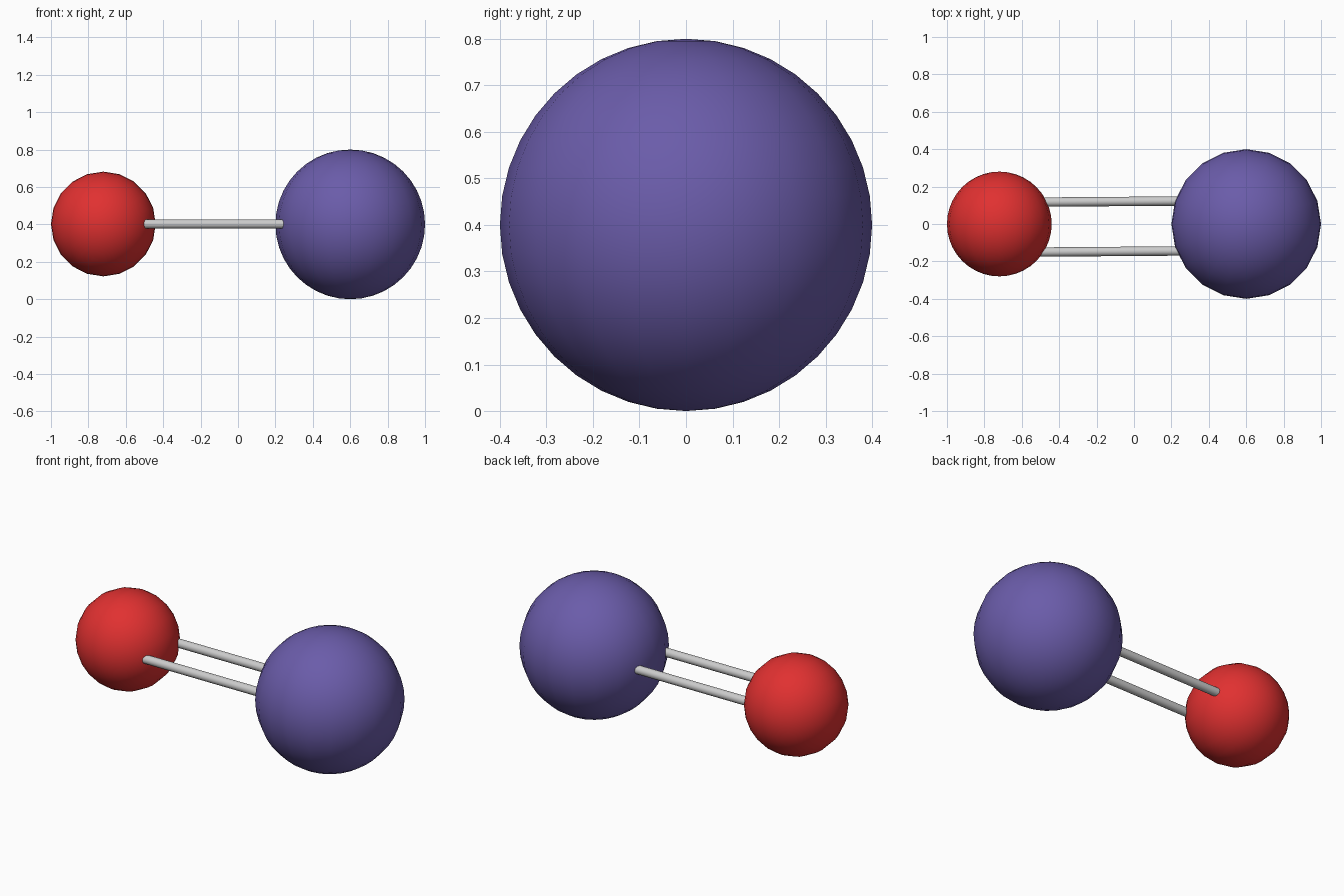
import bpy
from math import radians, pi
from mathutils import Vector

if "Cube" in bpy.data.objects:
    bpy.data.objects.remove(bpy.data.objects["Cube"])


def paint(obj, name, color):
    mat = bpy.data.materials.new(name)
    mat.diffuse_color = color
    mat.use_nodes = True
    mat.node_tree.nodes["Principled BSDF"].inputs["Base Color"].default_value = mat.diffuse_color
    obj.data.materials.append(mat)


def ball(name, loc, radius, rot, color):
    bpy.ops.mesh.primitive_uv_sphere_add(segments=20, ring_count=20, radius=radius,
                                         location=loc, rotation=rot)
    obj = bpy.context.object
    obj.name = name
    bpy.ops.object.shade_smooth()
    paint(obj, name + "_paint", color)


def rod(name, a, b, radius):
    a, b = Vector(a), Vector(b)
    d = b - a
    bpy.ops.mesh.primitive_cylinder_add(vertices=16, radius=radius, depth=d.length,
                                        location=(a + b) / 2)
    obj = bpy.context.object
    obj.name = name
    obj.rotation_euler = d.to_track_quat('Z', 'Y').to_euler()
    bpy.ops.object.shade_smooth_by_angle(angle=radians(40))


# two atoms
ball("large_atom", (0.6, 0, 0.4), 0.4, (0, 0, 0), (0.145, 0.107, 0.40, 1))
ball("small_atom", (-0.72, 0, 0.402), 0.28, (pi / 2, 0, 0), (0.75, 0.03, 0.03, 1))

# double bond, very slightly skewed
for name, y in (("back_bond", 0.12), ("front_bond", -0.147)):
    rod(name, (-0.52, y - 0.003, 0.402), (0.28, y + 0.003, 0.402), 0.025)
